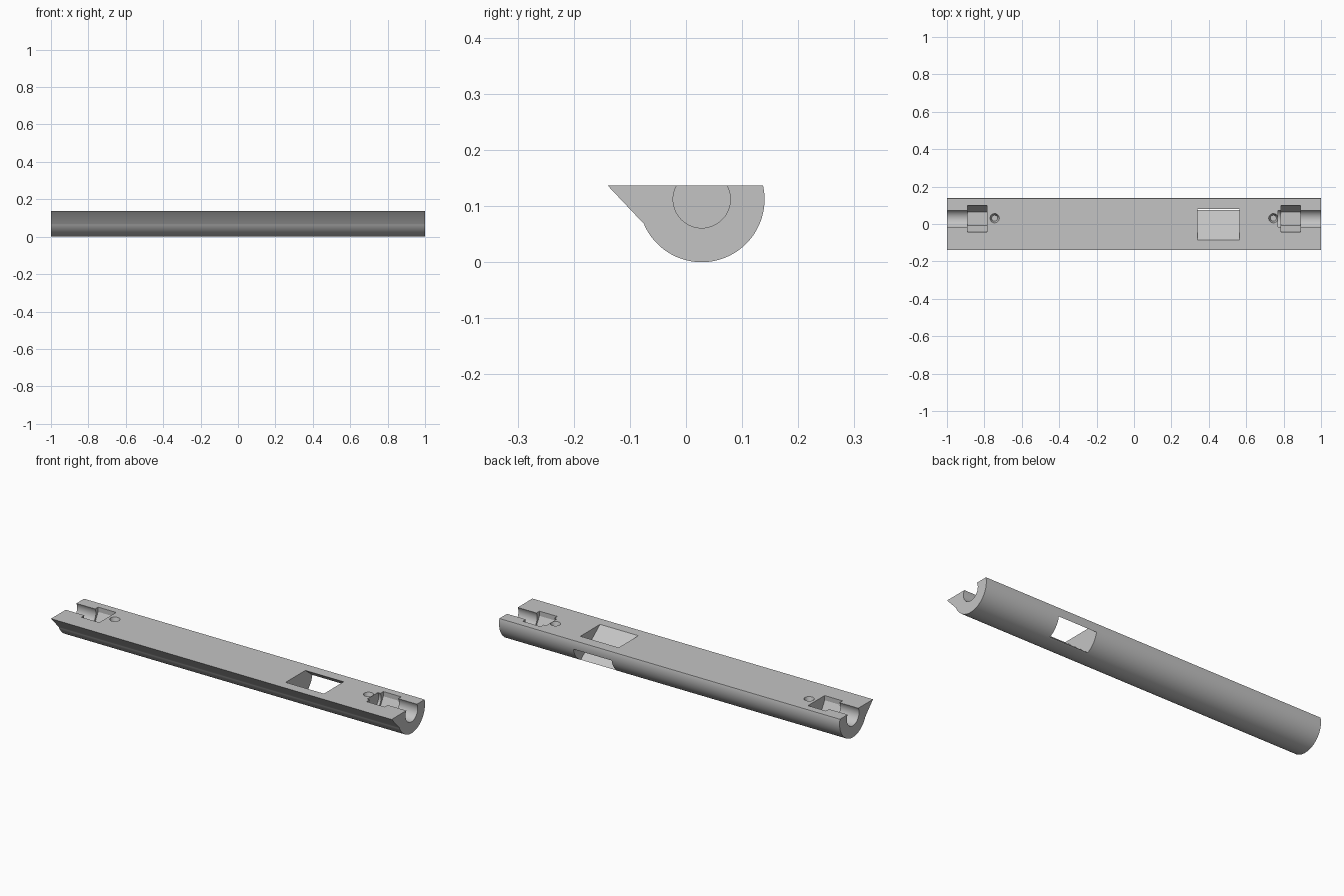
import bpy, bmesh, math
from mathutils import Vector

cube = bpy.data.objects.get("Cube")
if cube:
    bpy.data.objects.remove(cube, do_unlink=True)

CY, CZ, R, TOP = 0.028, 0.112, 0.112, 0.137

grey = bpy.data.materials.new("plain grey")
grey.use_nodes = True
colour = (0.55, 0.55, 0.55, 1)
grey.diffuse_color = colour
grey.node_tree.nodes["Principled BSDF"].inputs["Base Color"].default_value = colour


def arc(radius, start, end, steps):
    """Points (y, z) on an arc about the bar's axis, angles in degrees."""
    angles = [math.radians(start + (end - start) * i / steps) for i in range(steps + 1)]
    return [(CY + radius * math.cos(a), CZ + radius * math.sin(a)) for a in angles]


def finish(name, bm):
    bmesh.ops.recalc_face_normals(bm, faces=bm.faces)
    mesh = bpy.data.meshes.new(name)
    bm.to_mesh(mesh)
    bm.free()
    mesh.materials.append(grey)
    obj = bpy.data.objects.new(name, mesh)
    bpy.context.collection.objects.link(obj)
    return obj


def prism(name, profile, x0, x1):
    """Extrude a (y, z) profile along x."""
    bm = bmesh.new()
    face = bm.faces.new([bm.verts.new((x0, y, z)) for y, z in profile])
    new = bmesh.ops.extrude_face_region(bm, geom=[face])["geom"]
    verts = [v for v in new if isinstance(v, bmesh.types.BMVert)]
    bmesh.ops.translate(bm, verts=verts, vec=Vector((x1 - x0, 0, 0)))
    return finish(name, bm)


# Half-round bar with a pointed front lip
lift = math.degrees(math.asin((TOP - CZ) / R))
bar = prism("bar", arc(R, lift, -157, 72) + [(-0.14, TOP)], -1, 1)

cutters = []
groove = arc(0.051, 0, -180, 32)
rise = math.degrees(math.asin((TOP - CZ) / 0.051))
groove = arc(0.051, rise, -180 - rise, 40)
groove = [(groove[0][0], 0.2)] + groove + [(groove[-1][0], 0.2)]
pocket = [(CY - 0.07, 0.2)] + arc(0.07, 180, 360, 3) + [(CY + 0.07, 0.2)]

for side, label, inner in ((1, "left", 0.77), (-1, "right", 0.79)):
    # Round end groove and hexagonal pocket
    cutters.append(prism(label + "_groove_cutter", groove, side * inner, side * 1.1))
    cutters.append(prism(label + "_pocket_cutter", pocket, side * 0.785, side * 0.89))
    # Small countersunk hole
    bm = bmesh.new()
    bmesh.ops.create_cone(bm, cap_ends=True, segments=32, radius1=0.016, radius2=0.025, depth=0.03)
    bmesh.ops.translate(bm, verts=bm.verts, vec=(side * 0.745, CY + 0.003, TOP - 0.0145))
    cutters.append(finish(label + "_hole_cutter", bm))

# Slanted window running from the top down through the back
slope = math.tan(math.radians(38))
front, back, up, down = -0.086, 0.079, 0.05, 0.3
window = [(front - up / slope, TOP + up), (back - up / slope, TOP + up),
          (back + down / slope, TOP - down), (front + down / slope, TOP - down)]
cutters.append(prism("window_cutter", window, 0.34, 0.565))

# Cut the bar and remove the cutters
bpy.context.view_layer.objects.active = bar
bar.select_set(True)
for cutter in cutters:
    mod = bar.modifiers.new("cut", "BOOLEAN")
    mod.operation = "DIFFERENCE"
    mod.solver = "EXACT"
    mod.object = cutter
    bpy.ops.object.modifier_apply(modifier=mod.name)
    bpy.data.objects.remove(cutter, do_unlink=True)

bpy.ops.object.shade_smooth_by_angle(angle=math.radians(25))
